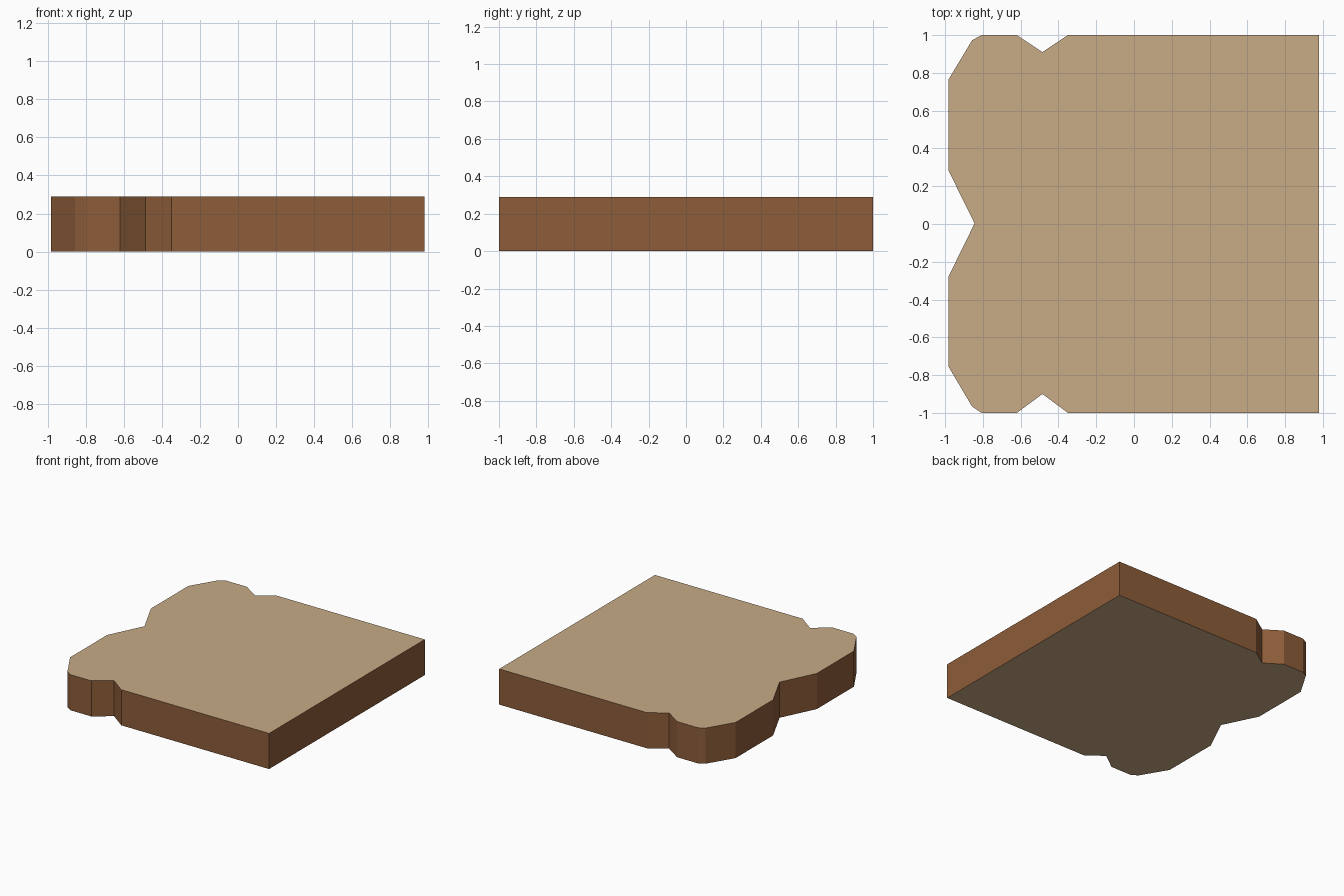
import bpy, bmesh

if "Cube" in bpy.data.objects:
    bpy.data.objects.remove(bpy.data.objects["Cube"])

HEIGHT = 0.29


def material(name, rgb):
    mat = bpy.data.materials.new(name)
    mat.diffuse_color = (*rgb, 1)
    mat.use_nodes = True
    mat.node_tree.nodes["Principled BSDF"].inputs["Base Color"].default_value = mat.diffuse_color
    return mat


# Slice outline seen from above, counter-clockwise from the back right corner
outline = [
    (0.98, 1.0), (-0.35, 1.0), (-0.485, 0.91), (-0.62, 1.0),        # back notch
    (-0.807, 1.0), (-0.857, 0.973), (-0.982, 0.765),                # back lobe
    (-0.982, 0.283), (-0.844, 0.003), (-0.982, -0.278),             # middle notch
    (-0.982, -0.755), (-0.857, -0.967), (-0.807, -1.0),             # front lobe
    (-0.62, -1.0), (-0.485, -0.9), (-0.35, -1.0), (0.98, -1.0),     # front notch
]

# Extrude the outline into a flat slab
bm = bmesh.new()
base = bm.faces.new([bm.verts.new((x, y, 0)) for x, y in outline])
top = bmesh.ops.extrude_face_region(bm, geom=[base], use_keep_orig=True)
bmesh.ops.translate(bm, vec=(0, 0, HEIGHT),
                    verts=[g for g in top["geom"] if isinstance(g, bmesh.types.BMVert)])
bmesh.ops.recalc_face_normals(bm, faces=bm.faces)

# Pale crumb on the top and bottom, brown crust around the rim
for face in bm.faces:
    face.material_index = 0 if abs(face.normal.z) > 0.5 else 1

mesh = bpy.data.meshes.new("bread_slice")
bm.to_mesh(mesh)
bm.free()
mesh.materials.append(material("crumb", (0.58, 0.41, 0.24)))
mesh.materials.append(material("crust", (0.27, 0.11, 0.042)))
bpy.context.collection.objects.link(bpy.data.objects.new("bread_slice", mesh))
